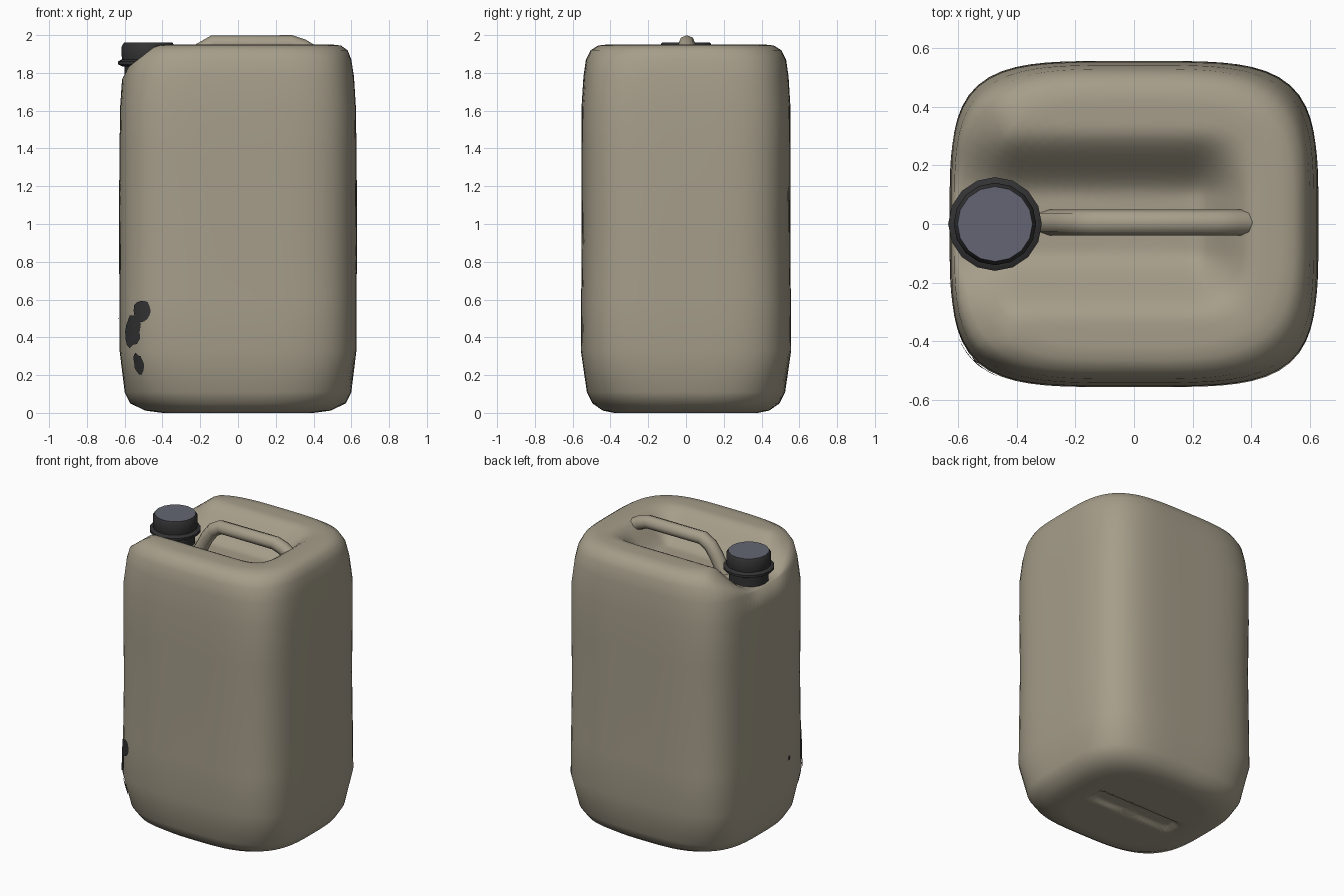
import bpy, bmesh, random
from math import cos, sin, pi, radians

random.seed(4)
cube = bpy.data.objects.get("Cube")
if cube:
    bpy.data.objects.remove(cube)


def material(name, rgb):
    m = bpy.data.materials.new(name)
    m.use_nodes = True
    m.diffuse_color = (*rgb, 1)
    bsdf = m.node_tree.nodes["Principled BSDF"]
    bsdf.inputs["Base Color"].default_value = (*rgb, 1)
    bsdf.inputs["Roughness"].default_value = 0.7
    return m


TAN = material("tan_plastic", (0.38, 0.34, 0.255))
DARK = material("dark_plastic", (0.032, 0.032, 0.034))
GREY = material("blue_grey_lid", (0.125, 0.13, 0.17))


def finish(bm, name, mats, angle=180):
    bmesh.ops.recalc_face_normals(bm, faces=bm.faces)
    me = bpy.data.meshes.new(name)
    bm.to_mesh(me)
    bm.free()
    for m in mats:
        me.materials.append(m)
    ob = bpy.data.objects.new(name, me)
    bpy.context.collection.objects.link(ob)
    bpy.context.view_layer.objects.active = ob
    ob.select_set(True)
    bpy.ops.object.shade_smooth_by_angle(angle=radians(angle))
    ob.select_set(False)
    return ob


def loft(bm, rings):
    """Skin closed rings of points and close both ends."""
    loops = [[bm.verts.new(p) for p in ring] for ring in rings]
    n = len(loops[0])
    for a, b in zip(loops, loops[1:]):
        for i in range(n):
            j = (i + 1) % n
            bm.faces.new((a[i], a[j], b[j], b[i]))
    bm.faces.new(loops[0][::-1])
    bm.faces.new(loops[-1])


def smooth(a, b, t):
    t = min(1, max(0, (t - a) / (b - a)))
    return t * t * (3 - 2 * t)


# Body profile: height, half width, half depth, corner squareness
PROFILE = [
    (0.0, 0.40, 0.38, 3.0), (0.012, 0.49, 0.44, 3.1), (0.05, 0.57, 0.495, 3.3),
    (0.11, 0.60, 0.525, 3.6), (0.33, 0.627, 0.557, 4.3), (0.6, 0.628, 0.555, 4.2),
    (1.0, 0.63, 0.552, 4.0), (1.35, 0.628, 0.553, 4.2), (1.62, 0.624, 0.553, 4.3),
    (1.78, 0.614, 0.543, 4.0), (1.87, 0.60, 0.53, 3.8), (1.92, 0.58, 0.505, 3.6),
    (1.945, 0.545, 0.465, 3.5), (1.95, 0.50, 0.42, 3.4),
]


def section(a, z, hx, hy, n, s=1.0):
    c, d = cos(a), sin(a)
    r = s / (abs(c) ** n + abs(d) ** n) ** (1 / n)
    return hx * r * c, hy * r * d, z


def sculpt(p):
    """Slope the spout shoulder, sink the handle well and the base groove."""
    x, y, z = p
    if z > 1.7:
        z = min(z, 1.8 + max(0, x + 0.62) * 0.78)
        well = (1 - smooth(0.09, 0.33, abs(y))) * (1 - smooth(0.2, 0.42, x))
        z += (min(z, 1.765) - z) * well
    elif z < 0.01:
        z += 0.025 * (1 - smooth(0.04, 0.07, abs(y))) * (1 - smooth(0.28, 0.34, abs(x)))
    return x, y, z


SIDES = 96
angles = [2 * pi * i / SIDES for i in range(SIDES)]
STEPS = 16
specs = [(*PROFILE[0], k / STEPS) for k in range(1, STEPS)]
specs += [(*p, 1.0) for p in PROFILE]
specs += [(*PROFILE[-1], k / STEPS) for k in range(STEPS - 1, 0, -1)]
bm = bmesh.new()
loft(bm, [[sculpt(section(a, *s)) for a in angles] for s in specs])
finish(bm, "canister_body", [TAN])

# Carrying handle bridging the well
curve = bpy.data.curves.new("handle", "CURVE")
curve.dimensions = "3D"
curve.bevel_depth = 0.045
curve.bevel_resolution = 2
curve.use_fill_caps = True
path = [(-0.30, 1.74), (-0.235, 1.86), (-0.19, 1.92), (-0.13, 1.955),
        (0.28, 1.955), (0.34, 1.935), (0.43, 1.88)]
spline = curve.splines.new("POLY")
spline.points.add(len(path) - 1)
for pt, (x, z) in zip(spline.points, path):
    pt.co = (x, 0.005, z, 1)
spline.use_smooth = True
curve.materials.append(TAN)
bpy.context.collection.objects.link(bpy.data.objects.new("handle", curve))


# Spout parts turned around one axis
def turned(name, profile, mats, sides=16):
    bm = bmesh.new()
    turn = [2 * pi * i / sides for i in range(sides)]
    loft(bm, [[(-0.475 + r * cos(a), r * sin(a), z) for a in turn] for r, z in profile])
    ob = finish(bm, name, mats, 40)
    return ob


turned("spout_neck", [(0.125, 1.70), (0.125, 1.85)], [DARK])
turned("collar_ring", [(0.14, 1.835), (0.16, 1.845), (0.16, 1.86), (0.14, 1.872)], [DARK])
cap = turned("screw_cap", [(0.137, 1.86), (0.141, 1.89), (0.141, 1.94), (0.128, 1.96)],
             [DARK, GREY])
for f in cap.data.polygons:
    if f.normal.z > 0.9:
        f.material_index = 1


# Thin dark stains following the body surface
def wall_point(deg, z):
    for lo, hi in zip(PROFILE, PROFILE[1:]):
        if lo[0] <= z <= hi[0]:
            t = (z - lo[0]) / (hi[0] - lo[0])
            spec = [u + (v - u) * t for u, v in zip(lo, hi)]
            return section(radians(deg), *spec, 1.009)


def stain(name, deg, z, spread, height):
    bm = bmesh.new()
    count = 14
    wobble = [random.uniform(0.8, 1.1) for _ in range(count)]
    rings = []
    for k in (0.1, 0.4, 0.7, 1.0):
        rings.append([wall_point(deg + spread * k * w * cos(2 * pi * i / count),
                                 z + height * k * w * sin(2 * pi * i / count))
                      for i, w in enumerate(wobble)])
    loops = [[bm.verts.new(p) for p in ring] for ring in rings]
    bm.faces.new(loops[0])
    for a, b in zip(loops, loops[1:]):
        for i in range(count):
            j = (i + 1) % count
            bm.faces.new((a[i], b[i], b[j], a[j]))
    finish(bm, name, [DARK])


stain("stain_upper", 228, 0.54, 4.5, 0.065)
stain("stain_middle", 222, 0.43, 5.5, 0.085)
stain("stain_lower", 225, 0.26, 3, 0.055)
stain("stain_spot", 201, 0.5, 1.3, 0.018)
